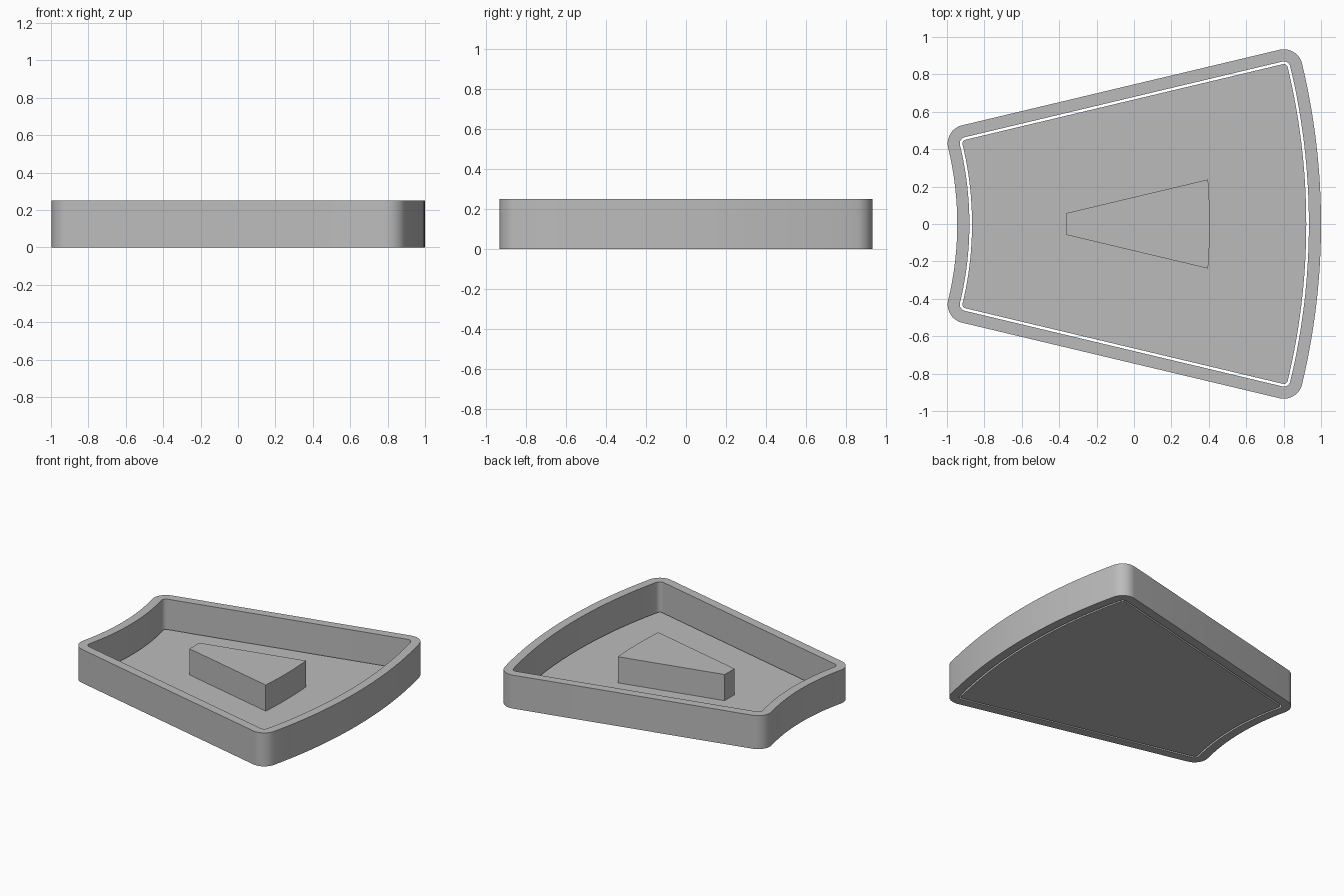
import bpy, bmesh, math

cube = bpy.data.objects.get("Cube")
if cube:
    bpy.data.objects.remove(cube)

grey = bpy.data.materials.new("plain grey")
grey.use_nodes = True
colour = (0.5, 0.5, 0.5, 1)
grey.diffuse_color = colour
grey.node_tree.nodes["Principled BSDF"].inputs["Base Color"].default_value = colour

CENTRE = -2.67                  # x of the shared centre of all curved ends
TILT = math.atan(0.238)         # angle of the slanted sides


def arc(cx, cy, r, start, end, steps):
    return [(cx + r * math.cos(start + (end - start) * i / steps),
             cy + r * math.sin(start + (end - start) * i / steps))
            for i in range(steps + 1)]


def fillet_centre(apex, fillet, radius):
    """Point at the given radius, one fillet inside the slanted side."""
    ox, oy = math.sin(TILT) * fillet, -math.cos(TILT) * fillet
    px, py = apex + ox - CENTRE, oy
    along = px * math.cos(TILT) + py * math.sin(TILT)
    t = -along + math.sqrt(along ** 2 - px ** 2 - py ** 2 + radius ** 2)
    return CENTRE + px + t * math.cos(TILT), py + t * math.sin(TILT)


def wedge(apex, r_in, r_out, fillet=0.0, inset=0.0):
    """Rounded ring-sector outline, counter-clockwise."""
    fx, fy = fillet_centre(apex, fillet, r_out - fillet)
    bx, by = fillet_centre(apex, fillet, r_in + fillet)
    a_out = math.atan2(fy, fx - CENTRE)
    a_in = math.atan2(by, bx - CENTRE)
    r = fillet - inset
    side = math.pi / 2 + TILT
    half = arc(CENTRE, 0, r_out - inset, 0, a_out, 16)
    half += arc(fx, fy, r, a_out, side, 10)[1:]
    half += arc(bx, by, r, side, math.pi + a_in, 10)
    half += arc(CENTRE, 0, r_in + inset, a_in, 0, 16)[1:]
    return half + [(x, -y) for x, y in half[-2:0:-1]]


def build(name, outline, z0, z1, hole=None):
    bm = bmesh.new()

    def loop(points, z):
        return [bm.verts.new((x, y, z)) for x, y in points]

    def band(a, b):
        for i in range(len(a)):
            j = (i + 1) % len(a)
            bm.faces.new((a[i], a[j], b[j], b[i]))

    low, high = loop(outline, z0), loop(outline, z1)
    band(low, high)
    if hole:
        hole_low, hole_high = loop(hole, z0), loop(hole, z1)
        band(high, hole_high)
        band(hole_high, hole_low)
        band(hole_low, low)
    else:
        bm.faces.new(high)
        bm.faces.new(low[::-1])
    bmesh.ops.remove_doubles(bm, verts=bm.verts, dist=0.0005)
    bmesh.ops.recalc_face_normals(bm, faces=bm.faces)
    mesh = bpy.data.meshes.new(name)
    bm.to_mesh(mesh)
    bm.free()
    mesh.materials.append(grey)
    obj = bpy.data.objects.new(name, mesh)
    bpy.context.collection.objects.link(obj)
    bpy.ops.object.select_all(action='DESELECT')
    obj.select_set(True)
    bpy.context.view_layer.objects.active = obj
    bpy.ops.object.shade_smooth_by_angle(angle=math.radians(30))
    return obj


# Outer rim wall, open through the middle
body = dict(apex=-3.136, r_in=1.725, r_out=3.67, fillet=0.1)
build("rim_wall", wedge(**body), 0, 0.25, hole=wedge(**body, inset=0.065))

# Loose floor plate, separated from the rim by a thin gap
build("floor_plate", wedge(**body, inset=0.079), 0, 0.03)

# Raised wedge block on the floor
build("centre_block", wedge(-0.605, 2.31, 3.075), 0.03, 0.225)
